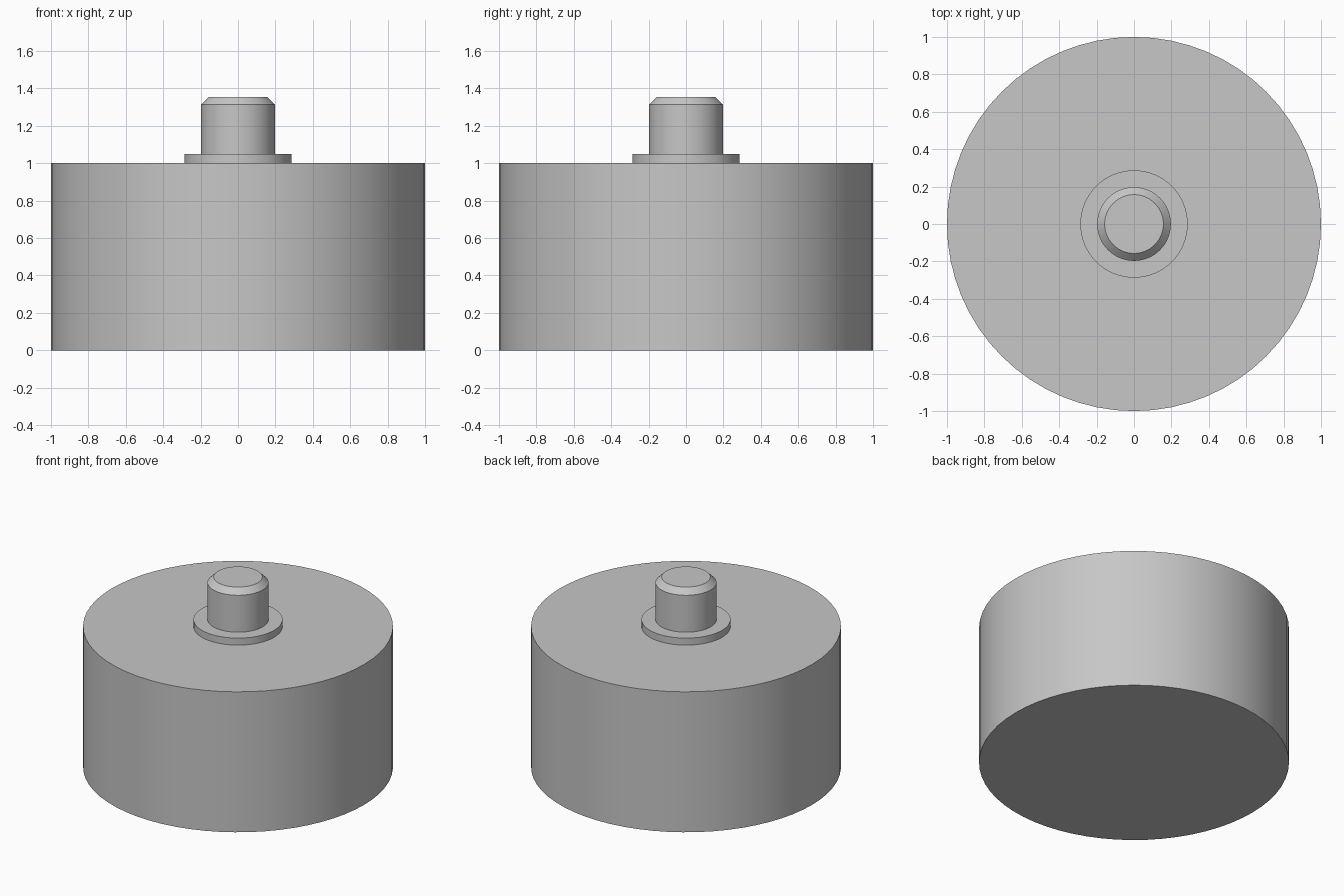
import bpy
import bmesh
import math

SEGMENTS = 64

cube = bpy.data.objects.get("Cube")
if cube:
    bpy.data.objects.remove(cube, do_unlink=True)

# Single plain grey finish
grey = bpy.data.materials.new("plain grey")
grey.use_nodes = True
colour = (0.57, 0.57, 0.57, 1)
grey.diffuse_color = colour
grey.node_tree.nodes["Principled BSDF"].inputs["Base Color"].default_value = colour


def turned_part(name, profile):
    """Solid of revolution from (radius, height) points, capped at both ends."""
    bm = bmesh.new()
    rings = []
    for radius, z in profile:
        angles = [math.tau * i / SEGMENTS for i in range(SEGMENTS)]
        rings.append([bm.verts.new((radius * math.cos(a), radius * math.sin(a), z))
                      for a in angles])
    for low, high in zip(rings, rings[1:]):
        for i in range(SEGMENTS):
            j = (i + 1) % SEGMENTS
            bm.faces.new((low[i], low[j], high[j], high[i]))
    bm.faces.new(rings[0][::-1])
    bm.faces.new(rings[-1])
    mesh = bpy.data.meshes.new(name)
    bm.to_mesh(mesh)
    bm.free()
    mesh.materials.append(grey)
    obj = bpy.data.objects.new(name, mesh)
    bpy.context.collection.objects.link(obj)
    bpy.ops.object.select_all(action="DESELECT")
    obj.select_set(True)
    bpy.context.view_layer.objects.active = obj
    bpy.ops.object.shade_smooth_by_angle(angle=math.radians(30))
    return obj


# Wide drum, thin collar and chamfered pin
turned_part("drum_body", [(1, 0), (1, 1)])
turned_part("collar", [(0.287, 1), (0.287, 1.05)])
turned_part("chamfered_pin", [(0.197, 1.05), (0.197, 1.313), (0.157, 1.353)])
